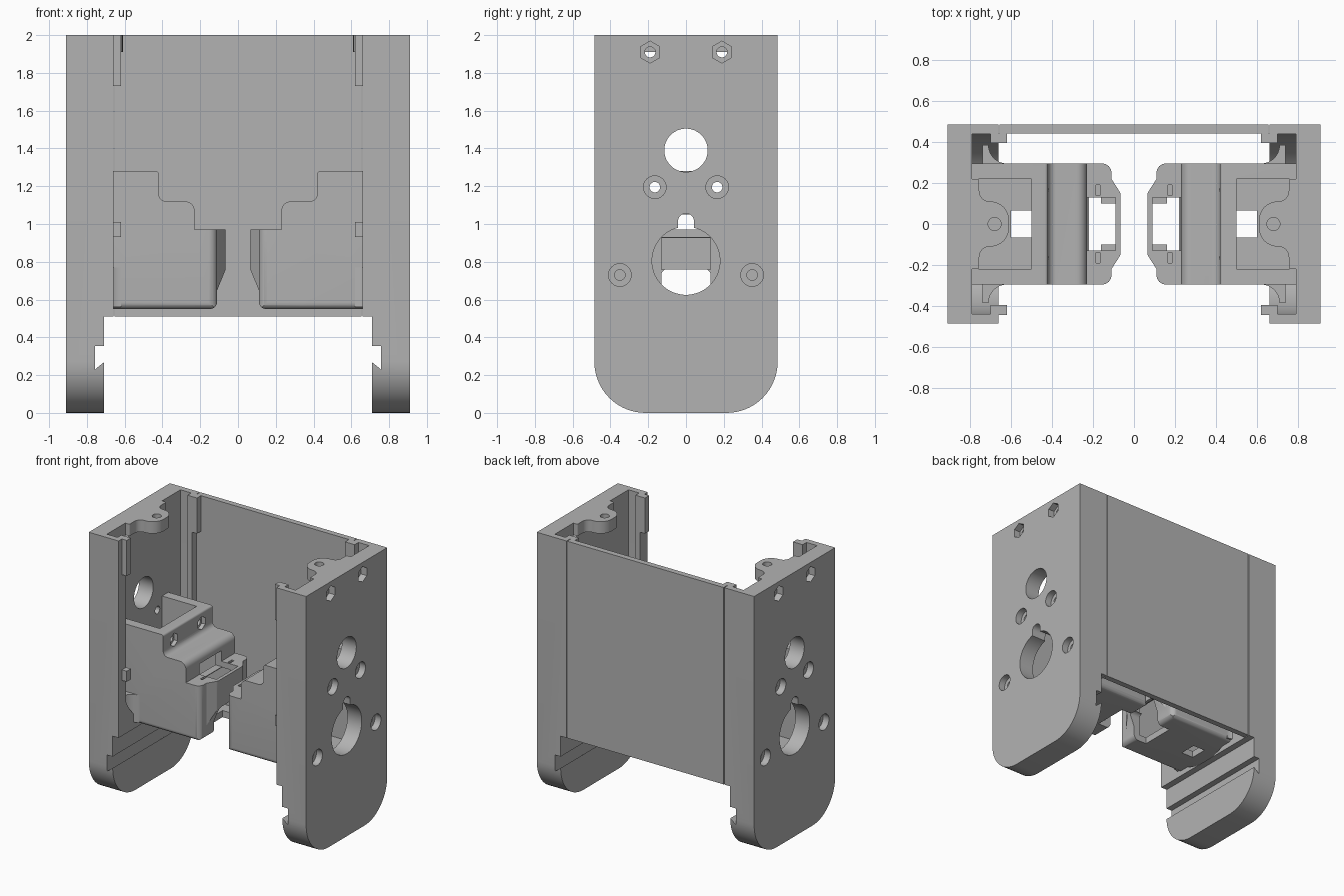
import bpy, bmesh
from math import cos, sin, pi, radians
from mathutils import Vector

if "Cube" in bpy.data.objects:
    bpy.data.objects.remove(bpy.data.objects["Cube"])

grey = bpy.data.materials.new("plain grey")
grey.diffuse_color = (0.45, 0.45, 0.45, 1)
grey.use_nodes = True
grey.node_tree.nodes["Principled BSDF"].inputs["Base Color"].default_value = grey.diffuse_color


def rounded(points, seg=8):
    """Points are (u, v) or (u, v, radius); corners with a radius become arcs."""
    out = []
    for i, p in enumerate(points):
        c = Vector(p[:2])
        if len(p) < 3:
            out.append(c)
            continue
        a = (Vector(points[i - 1][:2]) - c).normalized()
        b = (Vector(points[(i + 1) % len(points)][:2]) - c).normalized()
        half = a.angle(b) / 2
        r = p[2]
        from_c = c + (a + b).normalized() * (r / sin(half))
        t = r / (sin(half) / cos(half))
        s, e = c + a * t - from_c, c + b * t - from_c
        ang = s.angle_signed(e)
        for k in range(seg + 1):
            th = -ang * k / seg
            out.append(from_c + Vector((s.x * cos(th) - s.y * sin(th),
                                        s.x * sin(th) + s.y * cos(th))))
    return out


def prism(name, points, axis, lo, hi, seg=8):
    """Extrude a 2D outline along an axis: X uses (y,z), Y uses (x,z), Z uses (x,y)."""
    place = {"X": lambda u, v, w: (w, u, v),
             "Y": lambda u, v, w: (u, w, v),
             "Z": lambda u, v, w: (u, v, w)}[axis]
    bm = bmesh.new()
    face = bm.faces.new([bm.verts.new(place(u, v, lo)) for u, v in rounded(points, seg)])
    ext = bmesh.ops.extrude_face_region(bm, geom=[face])
    bmesh.ops.translate(bm, vec=place(0, 0, hi - lo),
                        verts=[g for g in ext["geom"] if isinstance(g, bmesh.types.BMVert)])
    bmesh.ops.recalc_face_normals(bm, faces=bm.faces)
    me = bpy.data.meshes.new(name)
    bm.to_mesh(me)
    bm.free()
    me.materials.append(grey)
    ob = bpy.data.objects.new(name, me)
    bpy.context.collection.objects.link(ob)
    return ob


def box(name, x0, x1, y0, y1, z0, z1):
    return prism(name, [(x0, y0), (x1, y0), (x1, y1), (x0, y1)], "Z", z0, z1)


def circle(u, v, r, n=40):
    return [(u + r * cos(2 * pi * (k + .5) / n), v + r * sin(2 * pi * (k + .5) / n)) for k in range(n)]


def apply(ob, mod):
    bpy.context.view_layer.objects.active = ob
    bpy.ops.object.modifier_apply(modifier=mod.name)


def combine(ob, op, *others):
    for other in others:
        m = ob.modifiers.new("combine", "BOOLEAN")
        m.operation, m.solver, m.object = op, "EXACT", other
        apply(ob, m)
        bpy.data.objects.remove(other)


def finish(ob, mirror=True):
    if mirror:
        apply(ob, ob.modifiers.new("mirror", "MIRROR"))
    bpy.ops.object.select_all(action="DESELECT")
    ob.select_set(True)
    bpy.context.view_layer.objects.active = ob
    bpy.ops.object.shade_smooth_by_angle(angle=radians(30))


# side shell: rounded foot outline, hollowed from the inside
side = prism("side_shell", [(-.485, 2), (-.485, 0, .27), (.485, 0, .27), (.485, 2)], "X", .66, .91, 14)
combine(side, "DIFFERENCE",
        box("c", .5, .71, -.6, .6, -.1, .51),                                 # step above the foot
        prism("c", [(-.44, 2.1), (-.44, .512, .42), (.44, .512, .42), (.44, 2.1)], "X", .5, .79, 14),
        prism("c", [(.6, .355), (.757, .355), (.757, .23), (.6, .357)], "Y", -.6, .6),  # rail groove
        prism("c", circle(0, 1.39, .115), "X", .7, 1),
        prism("c", circle(0, .805, .18, 48), "X", .7, 1),                     # large port
        prism("c", [(-.042, .9), (.042, .9), (.042, 1.055, .04), (-.042, 1.055, .04)], "X", .7, 1))
# recessed screw holes and hexagonal nut pockets
for y, z, r, n in ((.165, 1.195, .06, 28), (.35, .73, .06, 28), (.19, 1.91, .058, 6)):
    for s in (-1, 1):
        combine(side, "DIFFERENCE",
                prism("c", circle(s * y, z, r, n), "X", .86, 1),
                prism("c", circle(s * y, z, .028, 20), "X", .7, 1))
finish(side)

# guide lips along the front and back openings
for label, s in (("front", -1), ("back", 1)):
    y0, y1 = sorted((s * .395, s * .445))
    rail = box(label + "_guide_rail", .66, .70, y0, y1, .51, 2)
    combine(rail, "UNION", box("u", .62, .665, y0, y1, 1.73, 2),
            box("u", .62, .665, y0, y1, .93, 1.01))
    finish(rail)

# back panel
finish(box("back_panel", -.655, .655, .442, .485, .51, 2), False)

# screw ear at the top of each side
ear = prism("top_ear", [(.80, -.22), (.755, -.22, .01), (.755, -.11, .05), (.61, -.11, .09),
                        (.61, .11, .09), (.755, .11, .05), (.755, .22, .01), (.80, .22)], "Z", 1.91, 2)
combine(ear, "DIFFERENCE", prism("c", circle(.68, 0, .032, 24), "Z", 1.8, 2.1))
finish(ear)

# stepped housing: intersection of its three rounded silhouettes
pod = prism("inner_housing", [(.80, .55), (.11, .55, .04), (.11, .97), (.23, .97), (.23, 1.12, .05),
                              (.42, 1.12, .04), (.42, 1.28, .015), (.80, 1.28)], "Y", -.295, .295)
combine(pod, "INTERSECT",
        prism("i", [(.9, -.295), (.11, -.295, .045), (.11, .295, .045), (.9, .295)], "Z", .4, 1.4),
        prism("i", [(-.295, 1.4), (-.295, .55, .035), (.295, .55, .035), (.295, 1.4)], "X", 0, 1))
# nose bulge on the end of the housing
nose = prism("nose", [(.14, -.24), (.11, -.22), (.065, -.15, .04), (.065, .15, .04), (.11, .22), (.14, .24)],
             "Z", .65, .97)
combine(nose, "INTERSECT",
        prism("i", [(.2, .65), (.11, .65), (.065, .76, .03), (.065, .97), (.2, .97)], "Y", -.3, .3))
combine(pod, "UNION", nose)
combine(pod, "DIFFERENCE",
        box("c", .50, .9, -.22, .22, .60, 1.4),                               # open top well
        box("c", .28, .51, -.22, .22, .60, 1.06),
        box("c", .16, .29, -.22, .22, .60, .925),
        box("c", .09, .225, -.13, .13, .91, 1.0),                             # nose opening
        box("c", .09, .225, -.13, .13, .76, .95),
        box("c", .22, .30, -.13, .13, .93, 1.05),
        prism("c", [(-.13, .5), (.13, .5), (.13, .76, .03), (-.13, .76, .03)], "X", .0, .22),
        box("c", .50, .60, -.065, .065, .5, .7))                              # floor slot
for s in (-1, 1):
    y0, y1 = sorted((s * .14, s * .19))
    combine(pod, "DIFFERENCE",
            box("c", .165, .185, y0, y1, .9, 1.0),
            prism("c", circle(s * .165, 1.195, .05, 6), "X", .40, .45),
            prism("c", circle(s * .165, 1.195, .028, 20), "X", .40, .55))
finish(pod)

# curved gussets joining the housing to the foot
for label, s in (("front", -1), ("back", 1)):
    arc = [(.62 + .09 * sin(k * pi / 16), s * (.385 - .09 * cos(k * pi / 16))) for k in range(9)]
    finish(prism(label + "_gusset", arc + [(.74, s * .385), (.74, s * .28), (.62, s * .28)],
                 "Z", .56, .77))
